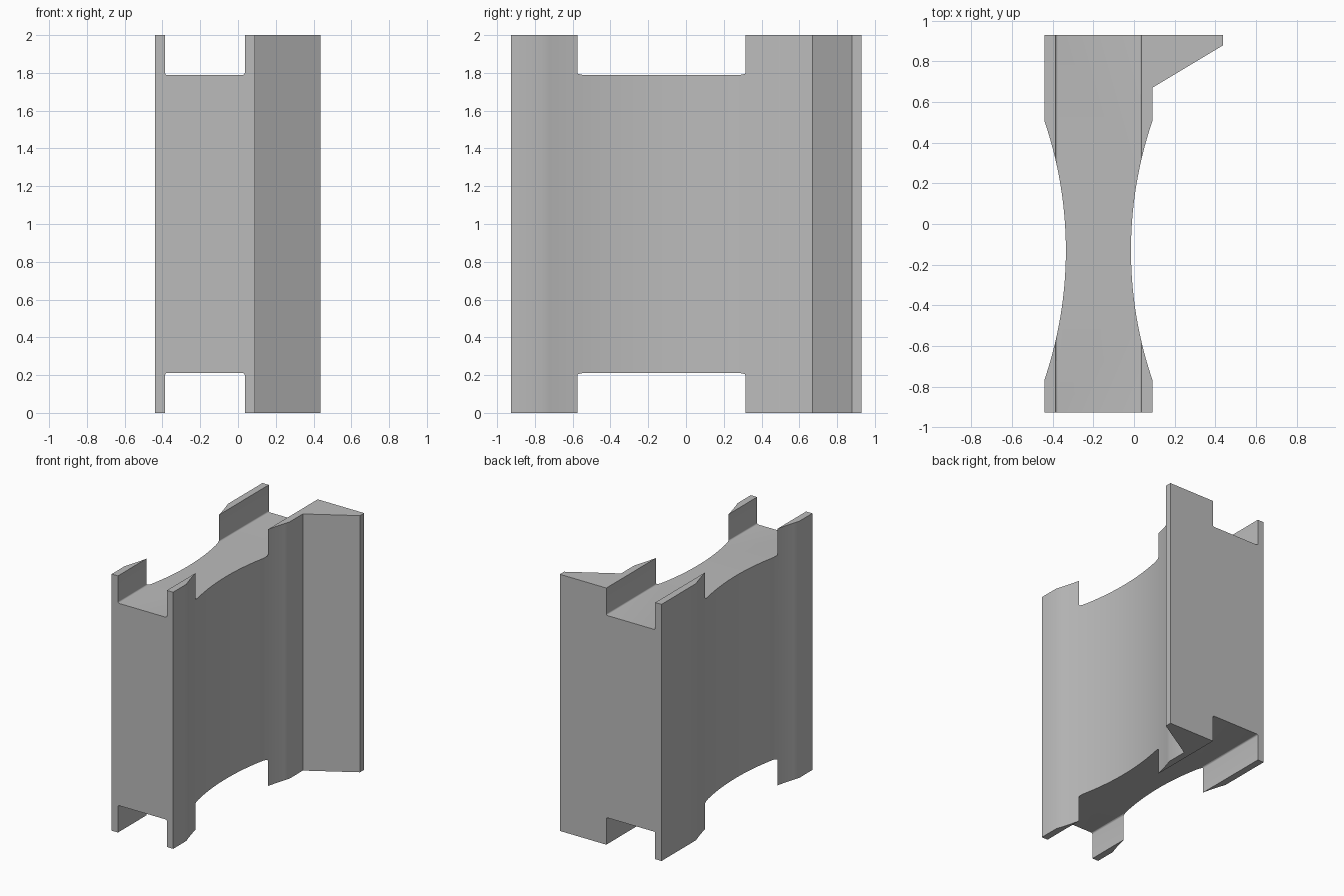
import bpy, bmesh, math

cube = bpy.data.objects.get("Cube")
if cube:
    bpy.data.objects.remove(cube, do_unlink=True)

HEIGHT, MID_X, MID_Y = 2.0, -0.175, -0.13
HALF_W, SAGITTA, HALF_CHORD = 0.265, 0.105, 0.635
FRONT, BACK = -0.927, 0.93
SLOT_HALF, SLOT_DEPTH = 0.211, 0.212

grey = bpy.data.materials.new("light grey")
grey.use_nodes = True
colour = (0.5, 0.5, 0.5, 1)
grey.diffuse_color = colour
grey.node_tree.nodes["Principled BSDF"].inputs["Base Color"].default_value = colour


def extrude(name, points, vector):
    """Solid made by sweeping a closed outline along a vector."""
    bm = bmesh.new()
    face = bm.faces.new([bm.verts.new(p) for p in points])
    swept = bmesh.ops.extrude_face_region(bm, geom=[face])["geom"]
    bmesh.ops.translate(bm, vec=vector,
                        verts=[v for v in swept if isinstance(v, bmesh.types.BMVert)])
    bmesh.ops.recalc_face_normals(bm, faces=bm.faces)
    mesh = bpy.data.meshes.new(name)
    bm.to_mesh(mesh)
    bm.free()
    mesh.materials.append(grey)
    obj = bpy.data.objects.new(name, mesh)
    bpy.context.collection.objects.link(obj)
    return obj


def concave_side(sign, steps=28):
    """Hollow circular side, listed from front to back."""
    radius = (HALF_CHORD ** 2 + SAGITTA ** 2) / (2 * SAGITTA)
    sweep = math.asin(HALF_CHORD / radius)
    waist = HALF_W - SAGITTA
    points = []
    for i in range(steps + 1):
        a = sweep * (2 * i / steps - 1)
        points.append((MID_X + sign * (waist + radius * (1 - math.cos(a))),
                       MID_Y + radius * math.sin(a), 0))
    return points


# Waisted body with a wedge flange at the back
left, right = MID_X - HALF_W, MID_X + HALF_W
outline = [(left, FRONT, 0), (right, FRONT, 0)]
outline += concave_side(1)
outline += [(right, 0.67, 0), (0.437, 0.878, 0), (0.437, BACK, 0), (left, BACK, 0)]
outline += reversed(concave_side(-1))
body = extrude("waisted_block", outline, (0, 0, HEIGHT))


# Channels with small rounded floor corners, cut through both ends
def channel(name, floor, outer):
    direction = 1 if outer > floor else -1
    r = 0.012
    half = []
    for i in range(5):
        a = math.pi / 2 * i / 4
        half.append((SLOT_HALF - r + r * math.sin(a),
                     floor + direction * r * (1 - math.cos(a))))
    half.append((SLOT_HALF, outer))
    section = half + [(-x, z) for x, z in reversed(half)]
    cutter = extrude(name, [(MID_X + x, -1.2, z) for x, z in section], (0, 2.4, 0))
    cutter.hide_render = True
    cutter.hide_set(True)
    cut = body.modifiers.new(name, "BOOLEAN")
    cut.operation, cut.solver, cut.object = "DIFFERENCE", "EXACT", cutter
    return cutter


cutters = [channel("top_channel_cutter", HEIGHT - SLOT_DEPTH, HEIGHT + 0.2),
           channel("bottom_channel_cutter", SLOT_DEPTH, -0.2)]

# Apply the cuts and remove the cutters
bpy.ops.object.select_all(action="DESELECT")
bpy.context.view_layer.objects.active = body
body.select_set(True)
for cutter in cutters:
    bpy.ops.object.modifier_apply(modifier=cutter.name)
    bpy.data.objects.remove(cutter, do_unlink=True)
bpy.ops.object.shade_smooth_by_angle(angle=math.radians(30))
